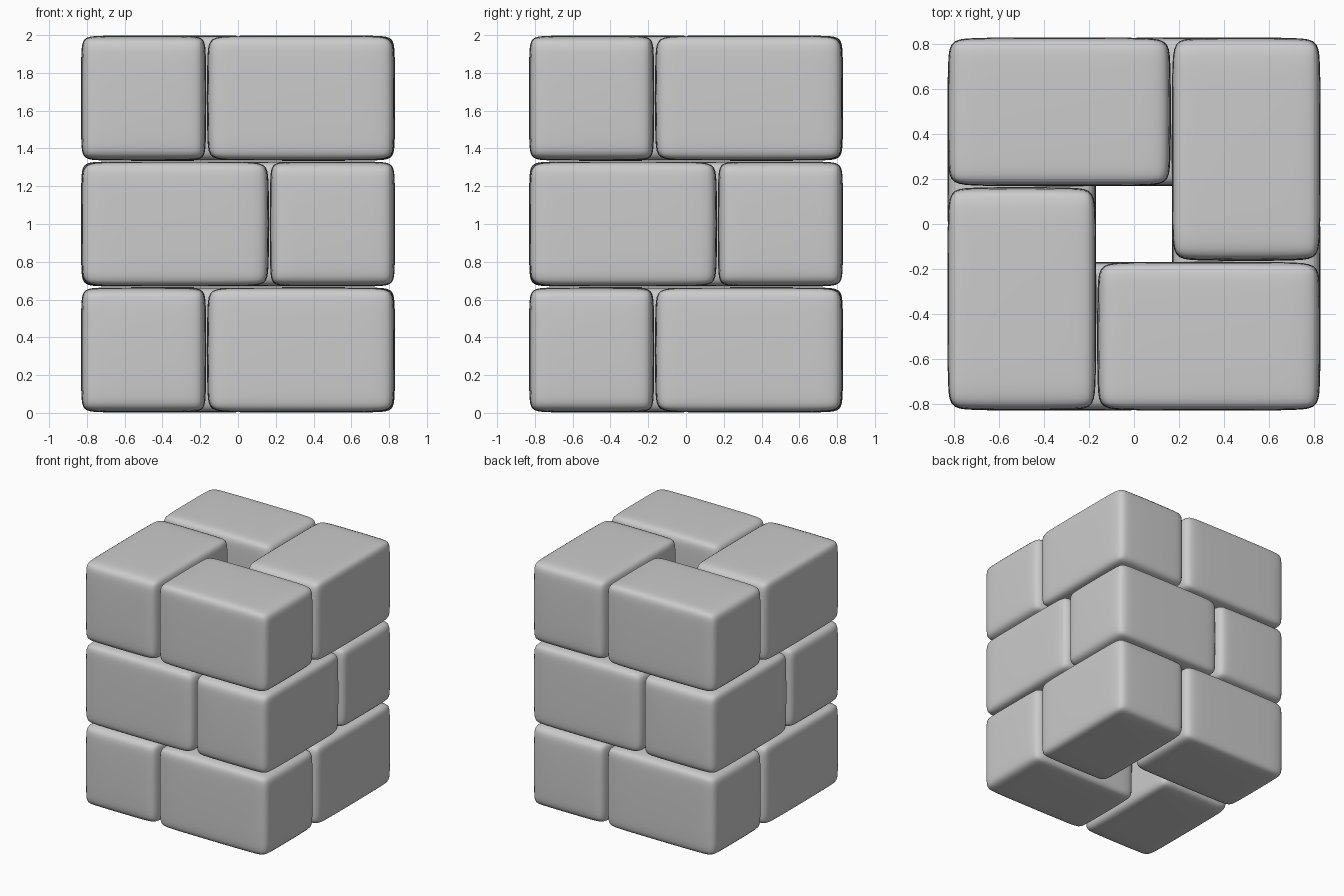
import bpy
from math import pi

if "Cube" in bpy.data.objects:
    bpy.data.objects.remove(bpy.data.objects["Cube"])

T = 2 / 3          # brick thickness; length is 1
OFF = 0.5          # offset of a brick's middle from the tower axis
SHIFT = 1 / 3      # slide along the wall that makes the pinwheel


# One soft-edged brick: bevelled cube, subdivided, stretched to a 3:2 block
def brick(name, loc, rot):
    bpy.ops.mesh.primitive_cube_add(size=1, location=loc, rotation=(0, 0, rot))
    ob = bpy.context.object
    ob.name = name
    ob.scale = (1, T, T)
    bev = ob.modifiers.new("edge", 'BEVEL')
    bev.width = 0.025
    bev.segments = 1
    bev.limit_method = 'NONE'
    sub = ob.modifiers.new("soften", 'SUBSURF')
    sub.levels = sub.render_levels = 3
    bpy.ops.object.shade_smooth()
    return ob


# Three courses of four bricks; the middle course spirals the other way
for layer in range(3):
    s = SHIFT if layer != 1 else -SHIFT
    z = T * (layer + 0.5)
    for i, (side, x, y) in enumerate([("front", s, -OFF), ("right", OFF, s),
                                      ("back", -s, OFF), ("left", -OFF, -s)]):
        brick(f"brick_{side}_{layer + 1}", (x, y, z), i * pi / 2)
